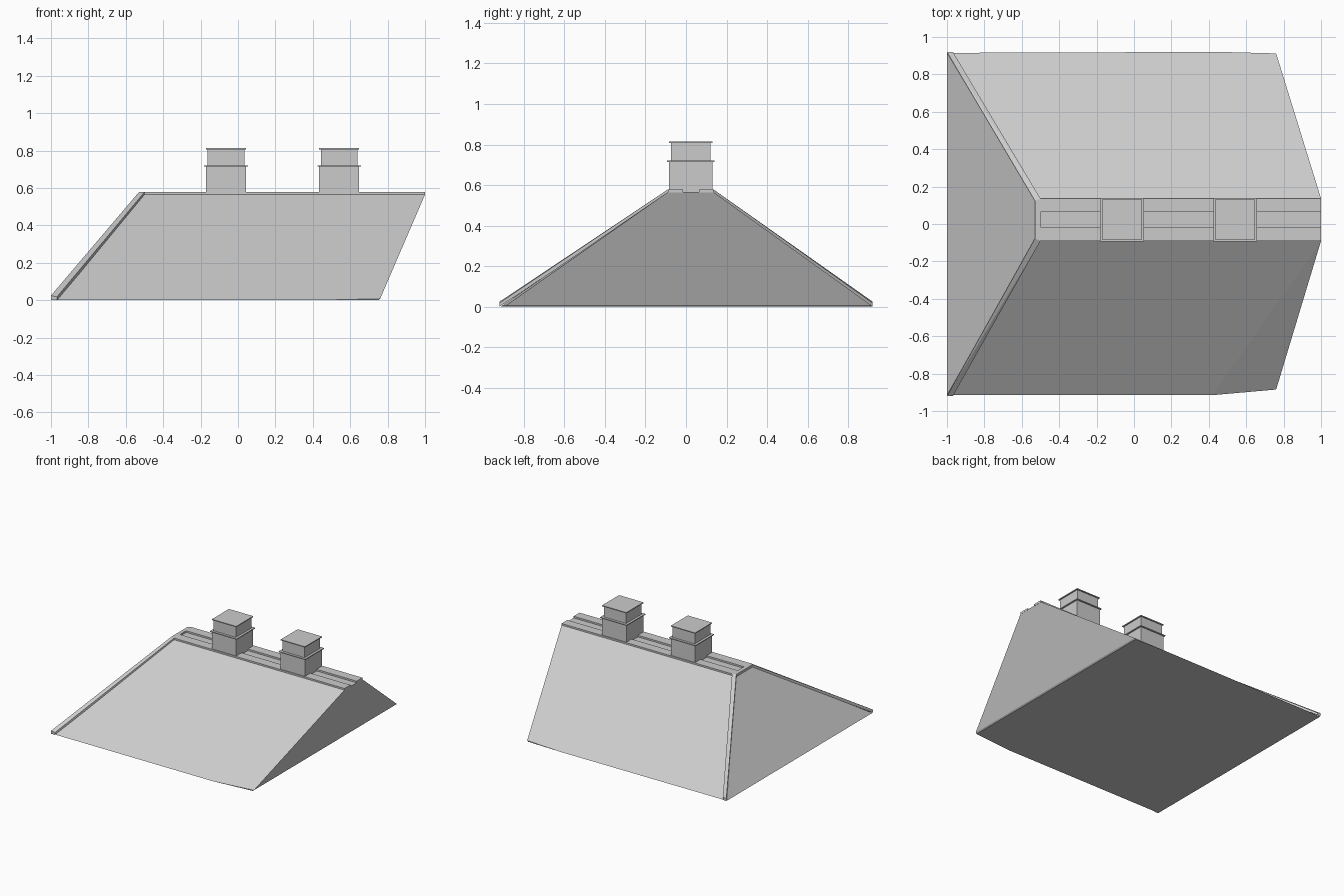
import bpy, bmesh

if "Cube" in bpy.data.objects:
    bpy.data.objects.remove(bpy.data.objects["Cube"])

YC = 0.023               # centre line of the ridge
Y0, Y1 = -0.09, 0.136    # ridge edges
ZR = 0.565               # top of roof body
ZT = 0.578               # top of the trim


def hull(name, pts):
    bm = bmesh.new()
    for p in pts:
        bm.verts.new(p)
    r = bmesh.ops.convex_hull(bm, input=bm.verts[:])
    loose = {v for v in r["geom_interior"] if isinstance(v, bmesh.types.BMVert)}
    if loose:
        bmesh.ops.delete(bm, geom=list(loose), context='VERTS')
    bmesh.ops.dissolve_limit(bm, angle_limit=0.002, verts=bm.verts[:], edges=bm.edges[:])
    bmesh.ops.recalc_face_normals(bm, faces=bm.faces[:])
    me = bpy.data.meshes.new(name)
    bm.to_mesh(me)
    bm.free()
    ob = bpy.data.objects.new(name, me)
    bpy.context.collection.objects.link(ob)
    return ob


def box(name, x0, x1, y0, y1, z0, z1):
    return hull(name, [(x, y, z) for x in (x0, x1) for y in (y0, y1) for z in (z0, z1)])


# roof body: hipped on the left, overhanging on the right
hull("roof_body", [
    (-1, -0.915, 0), (-1, 0.915, 0), (0.42, -0.915, 0), (0.46, 0.92, 0),
    (0.76, -0.885, 0.008), (0.76, 0.912, 0.008), (0.75, -0.885, 0), (0.75, 0.912, 0),
    (-0.525, Y0 + 0.01, ZR), (-0.525, Y1 - 0.01, ZR), (-0.5, Y0, ZR), (-0.5, Y1, ZR),
    (1, Y0, ZR), (1, Y1, ZR)])

# raised trim along both hips
for name, s, yt in (("front_hip_trim", -1, Y0), ("back_hip_trim", 1, Y1)):
    yb = 0.92 * s
    yi = yt - 0.012 * s
    hull(name, [
        (-1, yb, 0), (-1, yb, 0.025), (-0.968, yb, 0.018), (-0.968, yb, 0),
        (-0.53, yi, ZT), (-0.53, yi, ZR - 0.01), (-0.5, yt, ZT), (-0.5, yt, ZR - 0.01)])

# ridge trim: two long strips with a shallow channel, closed at the hip end
box("front_ridge_strip", -0.5, 1, Y0, -0.015, ZR - 0.003, ZT)
box("back_ridge_strip", -0.5, 1, 0.063, Y1, ZR - 0.003, ZT)
hull("ridge_end_trim", [(x, y, z) for z in (ZR - 0.01, ZT) for x, y in (
    (-0.53, Y0 + 0.012), (-0.53, Y1 - 0.012), (-0.5, Y0), (-0.5, Y1))])

# chimneys: shaft, ledge, upper shaft, cap
for label, cx in (("left", -0.064), ("right", 0.541)):
    for part, h, z0, z1 in (("shaft", 0.107, 0.55, 0.714), ("ledge", 0.117, 0.714, 0.721),
                            ("neck", 0.098, 0.721, 0.807), ("cap", 0.107, 0.807, 0.814)):
        box(f"{label}_chimney_{part}", cx - h, cx + h, YC - h, YC + h, z0, z1)
